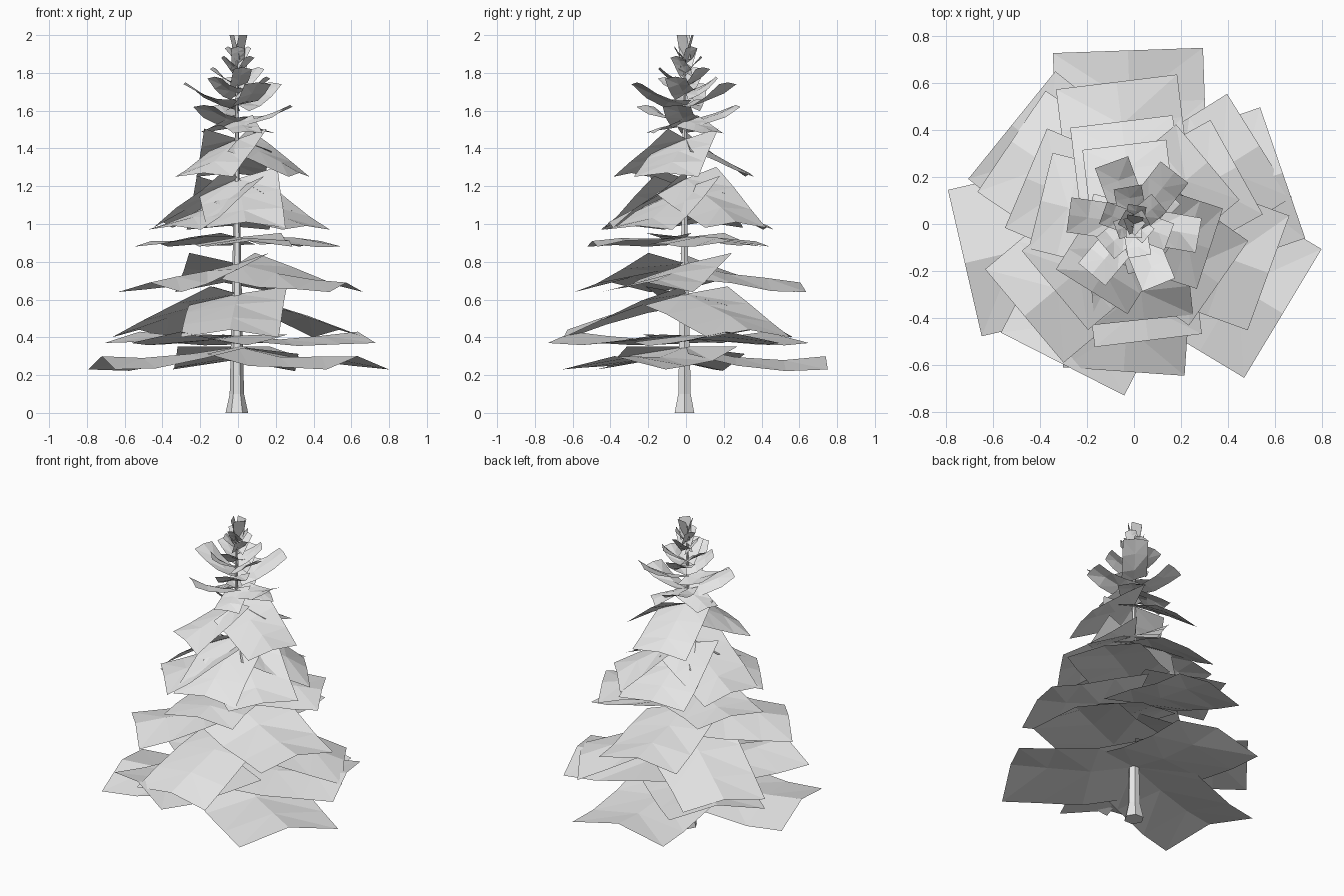
import bpy, bmesh, math, random
from mathutils import Matrix, Vector

random.seed(4)
cube = bpy.data.objects.get("Cube")
if cube:
    bpy.data.objects.remove(cube)

grey = bpy.data.materials.new("pale_grey")
grey.use_nodes = True
grey.diffuse_color = (0.8, 0.8, 0.8, 1)
grey.node_tree.nodes["Principled BSDF"].inputs["Base Color"].default_value = (0.8, 0.8, 0.8, 1)


def finish(name, bm):
    mesh = bpy.data.meshes.new(name)
    bm.to_mesh(mesh)
    bm.free()
    mesh.materials.append(grey)
    bpy.context.collection.objects.link(bpy.data.objects.new(name, mesh))


def bough(bm, angle, reach, width, base, tip, sag, twist, arch):
    """Bent sheet running out from the trunk, raised along the middle and twisted at its root."""
    turn = Matrix.Rotation(math.radians(angle), 3, 'Z')
    rows = []
    for v in (0, 0.35, 0.7, 1):
        row = []
        for u in (-1, 0, 1):
            z = base + (tip - base) * v - sag * abs(u) * (0.25 + 0.75 * v)
            z += twist * u * (1 - v) + arch * 4 * v * (1 - v)
            if 0 < v < 1:
                z += random.uniform(-0.012, 0.012) * min(1, reach * 2)
            row.append(bm.verts.new(turn @ Vector((reach * v, u * width / 2, z))))
        rows.append(row)
    for a, b in zip(rows, rows[1:]):
        bm.faces.new((a[0], b[0], a[1]))
        bm.faces.new((b[0], b[1], a[1]))
        bm.faces.new((a[1], b[1], b[2]))
        bm.faces.new((a[1], b[2], a[2]))


def tier(name, angles, *shape):
    bm = bmesh.new()
    for angle in angles:
        bough(bm, angle, *shape)
    finish(name, bm)


# Trunk: flared foot, thin tapering stem
bm = bmesh.new()
rings = []
for z, r in ((0, 0.06), (0.1, 0.038), (0.6, 0.027), (1.2, 0.015), (1.95, 0.004)):
    rings.append([bm.verts.new((r * math.cos(k * math.tau / 6) - 0.006,
                                r * math.sin(k * math.tau / 6) - 0.008, z)) for k in range(6)])
for a, b in zip(rings, rings[1:]):
    for k in range(6):
        bm.faces.new((a[k], a[(k + 1) % 6], b[(k + 1) % 6], b[k]))
bm.faces.new(rings[0][::-1])
bm.faces.new(rings[-1])
finish("trunk", bm)

# Large boughs: angles, reach, width, base height, tip height, side sag, root twist, arch
large = [
    ((92, 193, 329), 0.74, 0.64, 0.35, 0.30, 0.07, 0.02, -0.03),
    ((141, 243, 19), 0.67, 0.59, 0.41, 0.43, 0.06, 0.02, -0.02),
    ((266, 32, 146), 0.63, 0.52, 0.63, 0.44, 0.04, 0.05, 0.01),
    ((97, 220, 340), 0.61, 0.52, 0.79, 0.69, 0.05, 0.07, -0.01),
    ((277, 29, 157), 0.50, 0.46, 0.93, 0.91, 0.03, 0.03, 0),
    ((97, 220, 325), 0.44, 0.44, 1.19, 0.99, 0.02, 0.07, -0.01),
    ((276, 40, 166), 0.41, 0.42, 1.24, 1.01, 0.03, 0.07, 0),
    ((97, 238, 342), 0.34, 0.36, 1.45, 1.27, 0.02, 0.06, 0),
]
for n, (angles, *shape) in enumerate(large):
    tier(f"large_boughs_{n + 1}", angles, *shape)

# Small boughs in alternating threes: first angle, then the same shape values
small = [
    (285, 0.20, 0.16, 1.55, 1.49, 0.01, 0.03, 0),
    (350, 0.28, 0.15, 1.54, 1.63, 0.01, 0.03, -0.02),
    (52, 0.28, 0.15, 1.63, 1.75, 0.01, 0.03, -0.03),
    (100, 0.16, 0.12, 1.69, 1.78, 0.01, 0.03, -0.02),
    (40, 0.14, 0.10, 1.73, 1.83, 0.01, 0.02, -0.01),
    (80, 0.08, 0.08, 1.80, 1.89, 0.01, 0.02, 0),
    (30, 0.06, 0.07, 1.85, 1.94, 0.01, 0.02, 0),
    (80, 0.035, 0.07, 1.87, 2.0, 0, 0, 0),
]
for n, (start, *shape) in enumerate(small):
    tier(f"small_boughs_{n + 1}", [start + 120 * k for k in range(3)], *shape)
